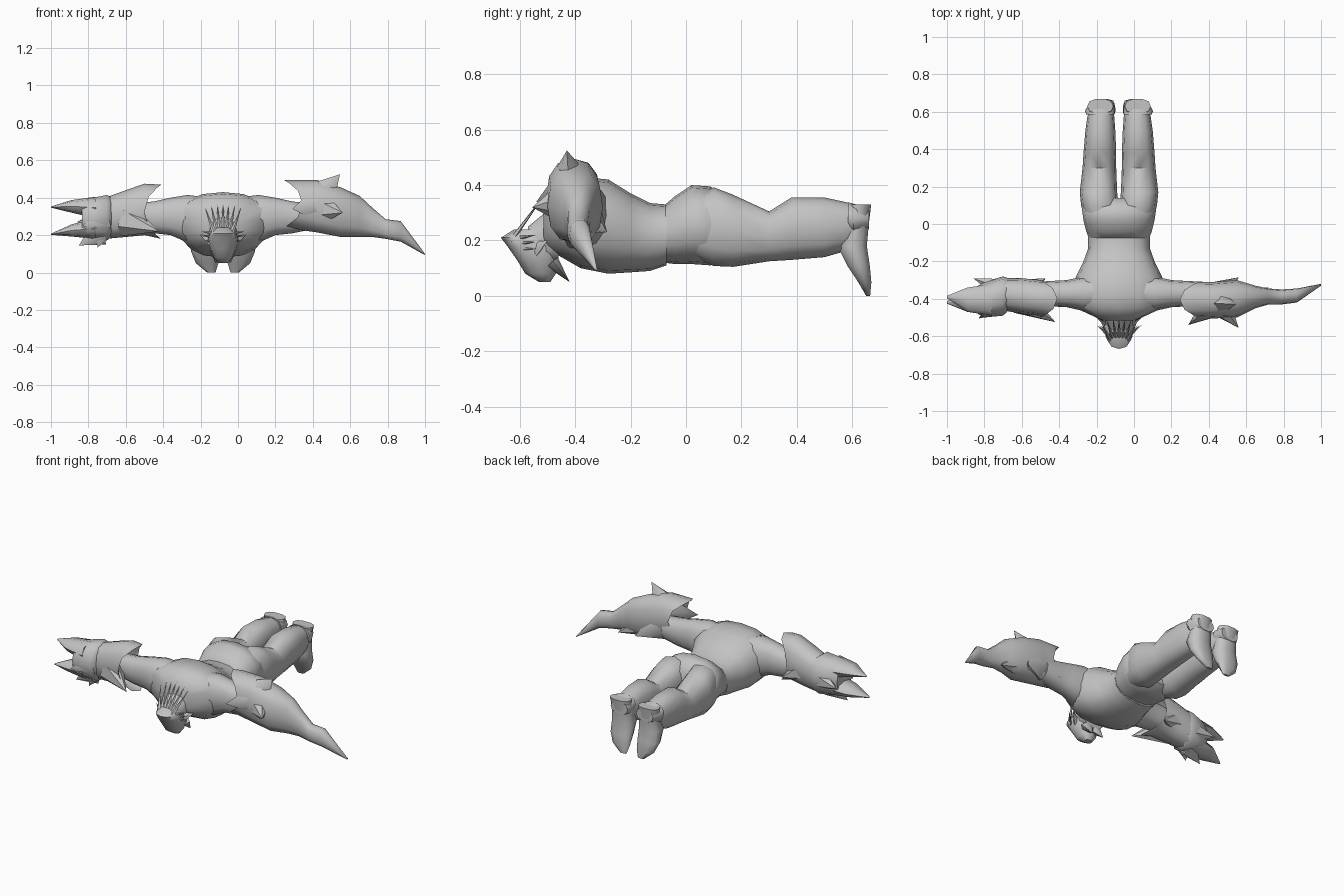
import bpy, math
from mathutils import Vector

old = bpy.data.objects.get("Cube")
if old:
    bpy.data.objects.remove(old, do_unlink=True)

grey = bpy.data.materials.new("plain_grey")
grey.use_nodes = True
grey.diffuse_color = (0.55, 0.55, 0.55, 1)
grey.node_tree.nodes["Principled BSDF"].inputs["Base Color"].default_value = (0.55, 0.55, 0.55, 1)
MID = -0.08  # the body's own centre line


def finish(name, verts, faces, angle=50):
    mesh = bpy.data.meshes.new(name)
    mesh.from_pydata(verts, [], faces)
    mesh.materials.append(grey)
    ob = bpy.data.objects.new(name, mesh)
    bpy.context.collection.objects.link(ob)
    bpy.ops.object.select_all(action='DESELECT')
    bpy.context.view_layer.objects.active = ob
    ob.select_set(True)
    bpy.ops.object.mode_set(mode='EDIT')
    bpy.ops.mesh.select_all(action='SELECT')
    bpy.ops.mesh.normals_make_consistent(inside=False)
    bpy.ops.object.mode_set(mode='OBJECT')
    bpy.ops.object.shade_smooth_by_angle(angle=math.radians(angle))


def loft(name, axis, stations, n=12, power=0.85, notch=0, mirror=False):
    """Rings along an axis; station = position, then low/high bounds on the other two axes.
    A notch pushes the sides of the first ring inward and leaves it open."""
    verts, faces = [], []
    for i, (t, a0, a1, b0, b1) in enumerate(stations):
        for k in range(n):
            ang = 2 * math.pi * k / n
            c, s = math.cos(ang), math.sin(ang)
            a = (a0 + a1) / 2 + (a1 - a0) / 2 * math.copysign(abs(c) ** power, c)
            b = (b0 + b1) / 2 + (b1 - b0) / 2 * math.copysign(abs(s) ** power, s)
            p = t + (notch * c * c if i == 0 else 0)
            v = {'x': (p, a, b), 'y': (a, p, b), 'z': (a, b, p)}[axis]
            verts.append((2 * MID - v[0], v[1], v[2]) if mirror else v)
    for i in range(len(stations) - 1):
        for k in range(n):
            j = (k + 1) % n
            faces.append((i * n + k, i * n + j, i * n + n + j, i * n + n + k))
    if not notch:
        faces.append(tuple(range(n)))
    faces.append(tuple(range(len(verts) - n, len(verts))))
    finish(name, verts, faces)


def spike(name, base, tip, r, flat=1.0, n=6):
    """Tapered point from base to tip; flat thins it front to back."""
    base, tip = Vector(base), Vector(tip)
    d = (tip - base).normalized()
    u = d.cross(Vector((0, 1, 0))).normalized()
    w = d.cross(u)
    verts = [base + u * r * math.cos(2 * math.pi * k / n) + w * r * flat * math.sin(2 * math.pi * k / n)
             for k in range(n)] + [tip]
    faces = [(k, (k + 1) % n, n) for k in range(n)] + [tuple(range(n))]
    finish(name, verts, faces)


# Torso and neck
loft("torso", 'y', [
    (-.515, -.17, .01, .18, .36), (-.45, -.31, .15, .14, .42), (-.38, -.33, .17, .10, .43),
    (-.28, -.31, .15, .08, .42), (-.20, -.27, .11, .085, .37), (-.13, -.245, .085, .09, .335),
    (-.07, -.245, .085, .11, .33)], n=16)
loft("neck", 'y', [(-.57, -.14, -.02, .12, .25), (-.46, -.17, .01, .12, .34)])

# Hips, legs and feet
loft("hips", 'y', [
    (-.08, -.24, .08, .12, .325), (-.04, -.255, .095, .115, .36), (.02, -.27, .11, .115, .40),
    (.09, -.28, .12, .11, .395), (.14, -.24, .08, .15, .33)], n=16)
for side, flip in (("right", False), ("left", True)):
    loft(side + "_leg", 'y', [
        (-.02, -.24, -.09, .16, .34), (.10, -.283, -.082, .108, .392), (.17, -.29, -.09, .105, .365),
        (.30, -.275, -.095, .125, .305), (.38, -.27, -.095, .13, .355), (.50, -.26, -.10, .14, .355),
        (.57, -.25, -.105, .16, .34), (.61, -.24, -.11, .19, .33)], mirror=flip)
    loft(side + "_foot", 'z', [
        (.33, -.25, -.11, .59, .67), (.26, -.24, -.11, .565, .662), (.18, -.25, -.10, .545, .655),
        (.11, -.25, -.10, .58, .665), (.05, -.225, -.105, .62, .67), (.0, -.165, -.12, .65, .665)],
        n=10, mirror=flip)
    loft(side + "_ankle_cuff", 'y', [
        (.585, -.255, -.105, .24, .34), (.605, -.262, -.103, .22, .335), (.66, -.23, -.11, .24, .32)],
        n=10, mirror=flip)
    # Upper arm, from inside the shoulder into the gauntlet
    loft(side + "_upper_arm", 'x', [
        (-.15, -.45, -.28, .20, .40), (-.27, -.465, -.28, .16, .415), (-.36, -.445, -.30, .20, .40),
        (-.45, -.44, -.305, .21, .38), (-.55, -.43, -.31, .23, .37)], mirror=flip)

# Head, face down with the crown forward, narrowing to the chin
loft("head", 'z', [
    (.05, -.105, -.055, -.53, -.49), (.08, -.13, -.03, -.58, -.47), (.13, -.15, -.01, -.61, -.46),
    (.18, -.16, 0, -.645, -.46), (.21, -.15, -.01, -.668, -.47), (.24, -.13, -.03, -.62, -.48)])
for s in (-1, 1):
    spike("ear", (MID + s * .06, -.54, .17), (MID + s * .12, -.50, .20), .03, .5)
    spike("jaw_tuft", (MID + s * .03, -.48, .12), (MID + s * .04, -.42, .05), .045, .6)
    for k in range(3):
        spike("side_strand", (MID + s * .055, -.60, .17 + .02 * k),
              (MID + s * (.10 + .01 * k), -.54, .17 + .025 * k), .008)
# Swept-back crown strands
for k in range(-3, 4):
    spike("crown_strand", (MID + k * .014, -.63, .20),
          (MID + k * .032, -.50 - .008 * abs(k), .38 - .012 * abs(k)), .015, .6, 4)

# Right gauntlet with a forked claw
loft("right_gauntlet", 'x', [
    (-.41, -.50, -.30, .18, .47), (-.50, -.49, -.30, .20, .475), (-.60, -.48, -.29, .19, .44),
    (-.71, -.46, -.29, .18, .40)], notch=-.09)
loft("right_wrist", 'x', [
    (-.67, -.46, -.29, .19, .40), (-.70, -.49, -.28, .17, .42), (-.80, -.50, -.31, .18, .40),
    (-.835, -.48, -.33, .19, .385)], n=10)
for name, lo, hi, y, tip in (("upper", .29, .405, -.39, .35), ("lower", .18, .29, -.42, .205)):
    loft("right_claw_" + name, 'x', [
        (-.76, -.49, -.32, lo, hi), (-.89, -.47, -.34, (lo + tip) / 2, (hi + tip) / 2 + .01),
        (-1.0, y - .006, y + .006, tip - .003, tip + .003)], n=8)
for base, tip, r in (
        ((-.74, -.40, .21), (-.85, -.42, .145), .07), ((-.72, -.41, .22), (-.75, -.43, .135), .06),
        ((-.72, -.34, .28), (-.86, -.29, .27), .07), ((-.72, -.43, .28), (-.83, -.505, .25), .08),
        ((-.60, -.42, .28), (-.42, -.525, .22), .09), ((-.60, -.35, .30), (-.47, -.29, .24), .08)):
    spike("right_gauntlet_spike", base, tip, r, .8)

# Left gauntlet drawn out into one long blade
loft("left_gauntlet", 'x', [
    (.245, -.50, -.31, .24, .495), (.42, -.505, -.31, .215, .495), (.55, -.50, -.30, .19, .455),
    (.65, -.45, -.33, .19, .41), (.72, -.43, -.345, .19, .345), (.79, -.43, -.35, .18, .285),
    (.87, -.42, -.345, .165, .275), (1.0, -.33, -.32, .093, .10)], notch=.10)
for base, tip, r in (
        ((.44, -.42, .41), (.545, -.43, .525), .09), ((.45, -.43, .34), (.56, -.555, .32), .09),
        ((.44, -.37, .30), (.56, -.285, .23), .09), ((.60, -.38, .25), (.72, -.34, .19), .06),
        ((.42, -.44, .36), (.29, -.54, .34), .09), ((.42, -.38, .29), (.29, -.31, .25), .07)):
    spike("left_gauntlet_spike", base, tip, r, .8)
